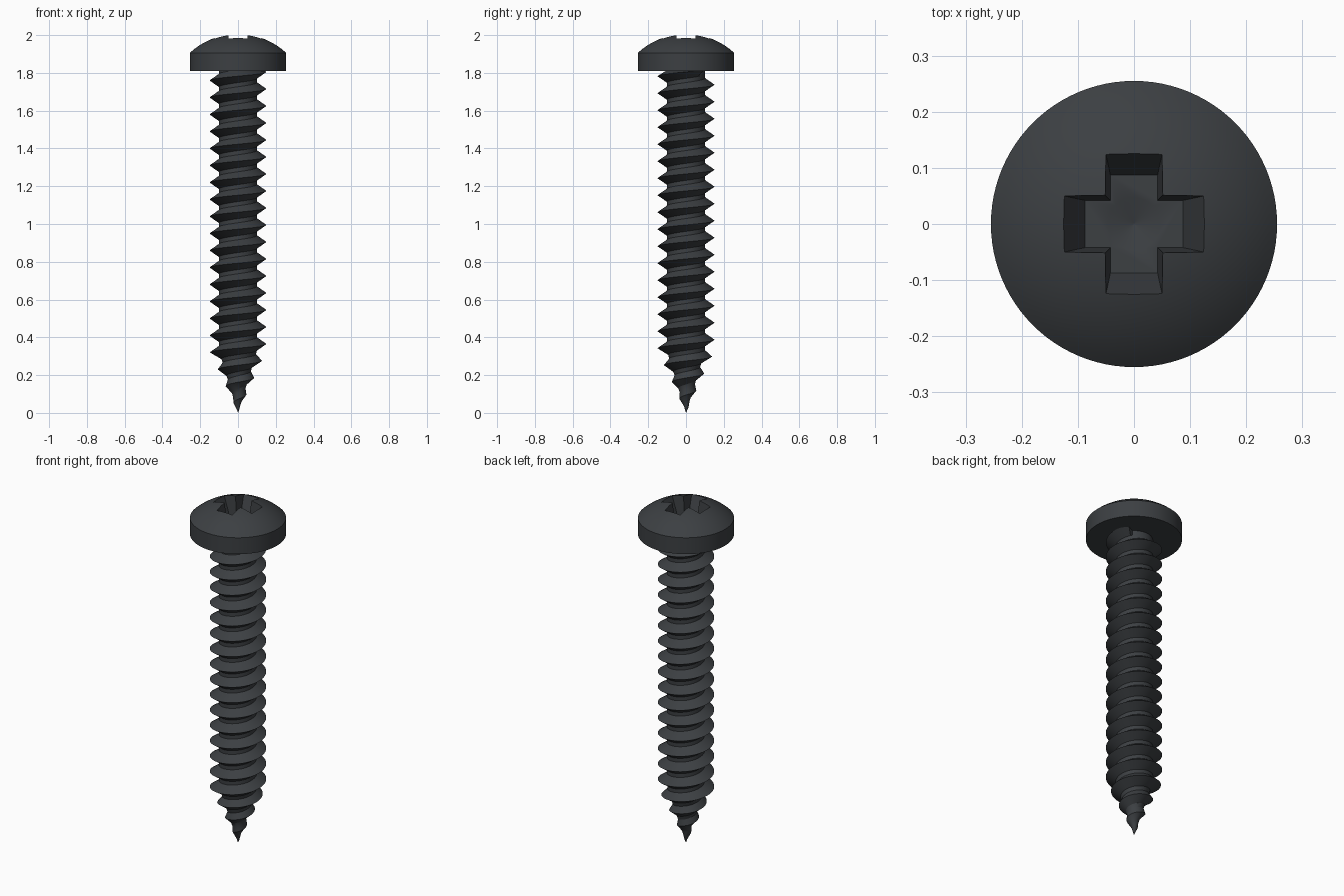
import bpy, bmesh, math

if "Cube" in bpy.data.objects:
    bpy.data.objects.remove(bpy.data.objects["Cube"])

PITCH, CORE, CREST = 0.09, 0.1, 0.15
TAPER, TOP = 0.325, 1.815
SEG = 64

mat = bpy.data.materials.new("dark_steel")
mat.diffuse_color = (0.045, 0.05, 0.055, 1)
mat.use_nodes = True
mat.node_tree.nodes["Principled BSDF"].inputs["Base Color"].default_value = mat.diffuse_color


def make_object(name, bm):
    bmesh.ops.remove_doubles(bm, verts=bm.verts, dist=1e-5)
    bmesh.ops.dissolve_degenerate(bm, edges=bm.edges, dist=1e-5)
    bmesh.ops.recalc_face_normals(bm, faces=bm.faces)
    mesh = bpy.data.meshes.new(name)
    bm.to_mesh(mesh)
    bm.free()
    mesh.materials.append(mat)
    ob = bpy.data.objects.new(name, mesh)
    bpy.context.collection.objects.link(ob)
    return ob


def select_only(ob):
    bpy.ops.object.select_all(action='DESELECT')
    ob.select_set(True)
    bpy.context.view_layer.objects.active = ob


def smooth(ob):
    select_only(ob)
    bpy.ops.object.shade_smooth_by_angle(angle=math.radians(30))


def loft(bm, rings):
    loops = [[bm.verts.new(p) for p in ring] for ring in rings]
    for a, b in zip(loops, loops[1:]):
        n = len(a)
        for i in range(n):
            bm.faces.new((a[i], a[(i + 1) % n], b[(i + 1) % n], b[i]))
    bm.faces.new(loops[0])
    bm.faces.new(loops[-1])


def circle(r, z, n=96):
    return [(r * math.cos(2 * math.pi * i / n), r * math.sin(2 * math.pi * i / n), z)
            for i in range(n)]


# Threaded shank: helical tooth profile, tapering to a point
tooth = [(-0.034, CORE), (0.0, CREST), (0.034, CORE)]
bm = bmesh.new()
columns = []
for i in range(SEG + 1):
    a = 2 * math.pi * i / SEG
    col = []
    for k in range(-6, 23):
        for off, r in tooth:
            z = 0.005 + PITCH * (k + i / SEG) + off
            if z >= TOP:
                z, r = TOP, CORE
            z = max(z, 0)
            r *= min(z / TAPER, 1)
            col.append(bm.verts.new((r * math.cos(a), r * math.sin(a), z)))
    columns.append(col)
for a, b in zip(columns, columns[1:]):
    for j in range(len(a) - 1):
        bm.faces.new((a[j], b[j], b[j + 1], a[j + 1]))
shank = make_object("threaded_shank", bm)
smooth(shank)

# Pan head: straight rim with a shallow spherical dome
R, RIM, APEX = 0.375, 0.255, 2.006
rings = [circle(RIM, 1.81)]
half = math.asin(RIM / R)
for i in range(14):
    t = half * (1 - i / 14)
    rings.append(circle(R * math.sin(t), APEX - R * (1 - math.cos(t))))
bm = bmesh.new()
loft(bm, rings)
head = make_object("pan_head", bm)


# Cross recess cutter with tapered arms
def cross(w, l, z):
    pts = []
    for q in range(4):
        c, s = round(math.cos(q * math.pi / 2)), round(math.sin(q * math.pi / 2))
        for x, y in ((l, -w), (l, w), (w, w)):
            pts.append((x * c - y * s, x * s + y * c, z))
    return pts


bm = bmesh.new()
loft(bm, [cross(0.042, 0.087, 1.885), cross(0.053, 0.139, 2.02)])
recess = make_object("cross_recess_cutter", bm)

# Conical dimple at the bottom of the recess
bm = bmesh.new()
loft(bm, [circle(0.002, 1.862, 32), circle(0.047, 1.885, 32), circle(0.047, 1.9, 32)])
dimple = make_object("dimple_cutter", bm)

for cutter in (recess, dimple):
    cutter.hide_render = True
    mod = head.modifiers.new(cutter.name, 'BOOLEAN')
    mod.operation = 'DIFFERENCE'
    mod.solver = 'EXACT'
    mod.object = cutter
    select_only(head)
    bpy.ops.object.modifier_apply(modifier=mod.name)
    bpy.data.objects.remove(cutter)
smooth(head)
